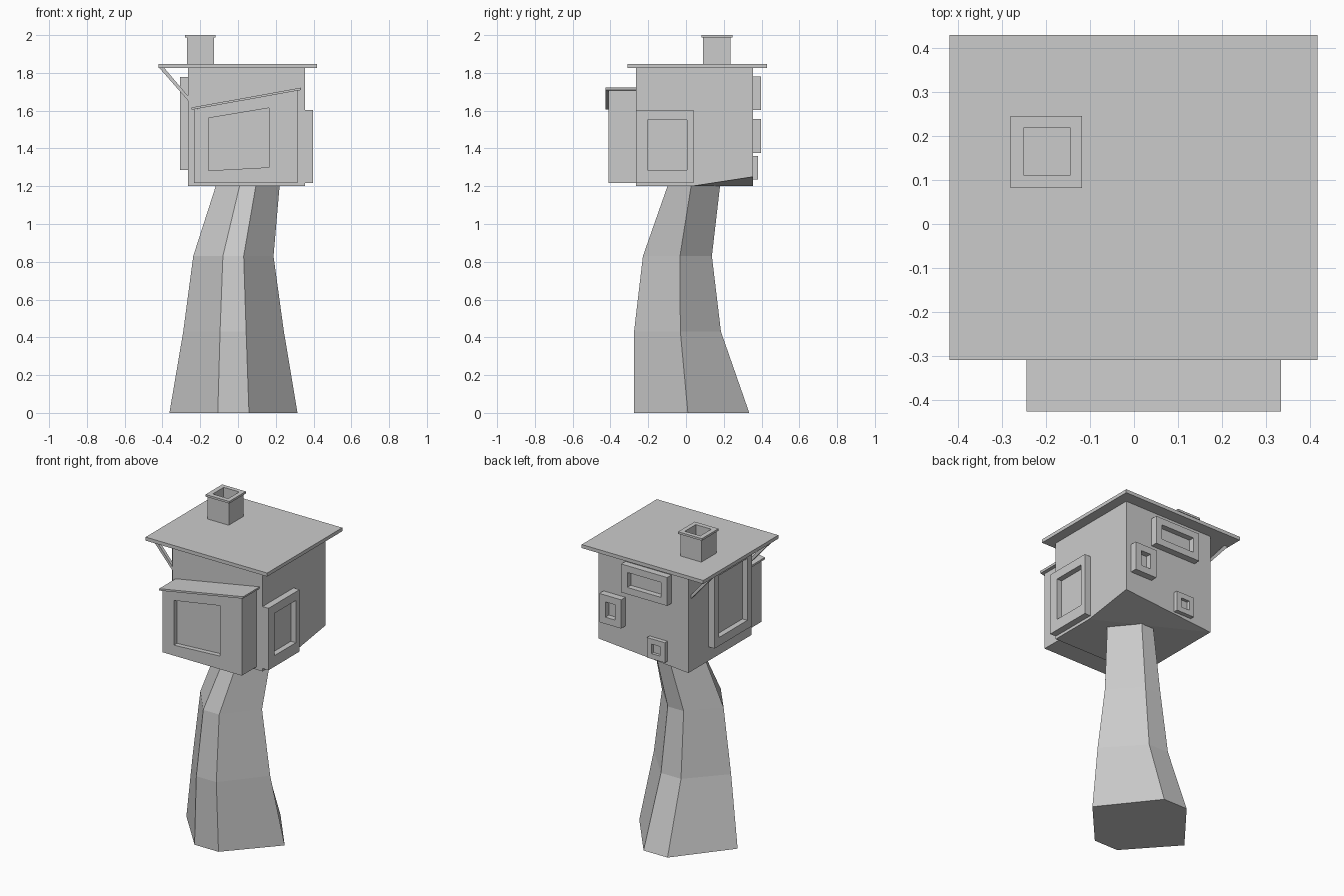
import bpy, bmesh

if "Cube" in bpy.data.objects:
    bpy.data.objects.remove(bpy.data.objects["Cube"])

grey = bpy.data.materials.new("plain_grey")
grey.diffuse_color = (0.6, 0.6, 0.6, 1)
grey.use_nodes = True
grey.node_tree.nodes["Principled BSDF"].inputs["Base Color"].default_value = grey.diffuse_color


def loft(name, rings, split=None):
    """Closed solid through a list of point rings; ends are capped."""
    bm = bmesh.new()
    vs = [[bm.verts.new(p) for p in r] for r in rings]
    n = len(vs[0])
    for a, b in zip(vs, vs[1:]):
        for i in range(n):
            j = (i + 1) % n
            bm.faces.new((a[i], a[j], b[j], b[i]))
    bottom = bm.faces.new(vs[0][::-1])
    bm.faces.new(vs[-1])
    if split:
        bmesh.utils.face_split(bottom, vs[0][split[0]], vs[0][split[1]])
    bmesh.ops.recalc_face_normals(bm, faces=bm.faces)
    me = bpy.data.meshes.new(name)
    bm.to_mesh(me)
    bm.free()
    me.materials.append(grey)
    ob = bpy.data.objects.new(name, me)
    bpy.context.collection.objects.link(ob)
    return ob


def rect(x0, x1, y0, y1, z):
    return [(x0, y0, z), (x1, y0, z), (x1, y1, z), (x0, y1, z)]


def quad(u0, u1, v0, v1):
    return [(u0, v0), (u1, v0), (u1, v1), (u0, v1)]


def panel(name, place, outer, inner, wall, face, floor):
    """Raised block on a wall with a sunken opening."""
    loft(name, [[place(u, v, d) for u, v in q] for q, d in
                ((outer, wall), (outer, face), (inner, face), (inner, floor))])


def on_x(u, v, d):
    return (d, u, v)


def on_y(u, v, d):
    return (u, d, v)


# trunk: six-sided, leaning; each row is z, four x stops, three y stops
trunk = [(0, -.363, -.107, .058, .315, -.275, .01, .335),
         (.43, -.29, -.095, .043, .243, -.275, -.03, .185),
         (.83, -.237, -.08, .03, .188, -.228, -.032, .137),
         (1.2, -.118, .008, .094, .22, -.098, .027, .18),
         (1.23, -.118, .008, .094, .22, -.098, .027, .18)]
loft("trunk", [[(d, m, z), (c, k, z), (b, k, z), (a, m, z), (b, f, z), (c, f, z)]
               for z, a, b, c, d, f, m, k in trunk])

# house body with one raised bottom corner
L, R = -.265, .355
loft("house_body", [
    [(L, L, 1.2), (R, L, 1.2), (R, .03, 1.2), (R, R, 1.25), (L, R, 1.2)],
    [(L, L, 1.83), (R, L, 1.83), (R, .03, 1.83), (R, R, 1.83), (L, R, 1.83)]], split=(2, 4))

# flat roof
loft("roof", [rect(-.42, .418, -.31, .43, z) for z in (1.825, 1.847)])

# hollow chimney with a rim
stem = (-.271, -.126, .089, .235)
rim = (-.281, -.118, .082, .246)
hole = (-.252, -.145, .111, .219)
loft("chimney", [rect(*s, z) for s, z in
                 ((stem, 1.84), (stem, 1.987), (rim, 1.987), (rim, 2.0),
                  (hole, 2.0), (hole, 1.9))])

# front bay with skewed window and sloping cover
panel("front_bay", on_y,
      [(-.232, 1.218), (.314, 1.218), (.314, 1.71), (-.232, 1.607)],
      [(-.155, 1.283), (.163, 1.3), (.163, 1.614), (-.155, 1.561)],
      -.26, -.411, -.381)
cover = [(-.245, 1.605), (.332, 1.709), (.335, 1.722), (-.245, 1.617)]
loft("bay_cover", [[(x, y, z) for x, z in cover] for y in (-.427, -.26)])

# side windows
panel("right_window", on_x, quad(-.265, .04, 1.218, 1.604),
      quad(-.205, .004, 1.287, 1.55), R - .005, .396, .362)
panel("left_window", on_x, quad(-.215, .155, 1.287, 1.778),
      quad(-.167, .11, 1.34, 1.725), L + .005, -.306, -.272)

# back windows
for name, out, edge, face in (
        ("back_window_top", (-.148, .169, 1.603, 1.78), .042, .397),
        ("back_window_middle", (.169, .32, 1.377, 1.556), .042, .397),
        ("back_window_low", (-.121, .003, 1.235, 1.36), .033, .381)):
    a, b, c, d = out
    panel(name, on_y, quad(*out), quad(a + edge, b - edge, c + edge, d - edge),
          R - .005, face, R + .007)

# roof struts on the left
for name, y in (("front_strut", -.25), ("back_strut", .32)):
    side = [(-.418, 1.828), (-.392, 1.828), (-.26, 1.672), (-.26, 1.648)]
    loft(name, [[(x, y + s, z) for x, z in side] for s in (-.01, .01)])
